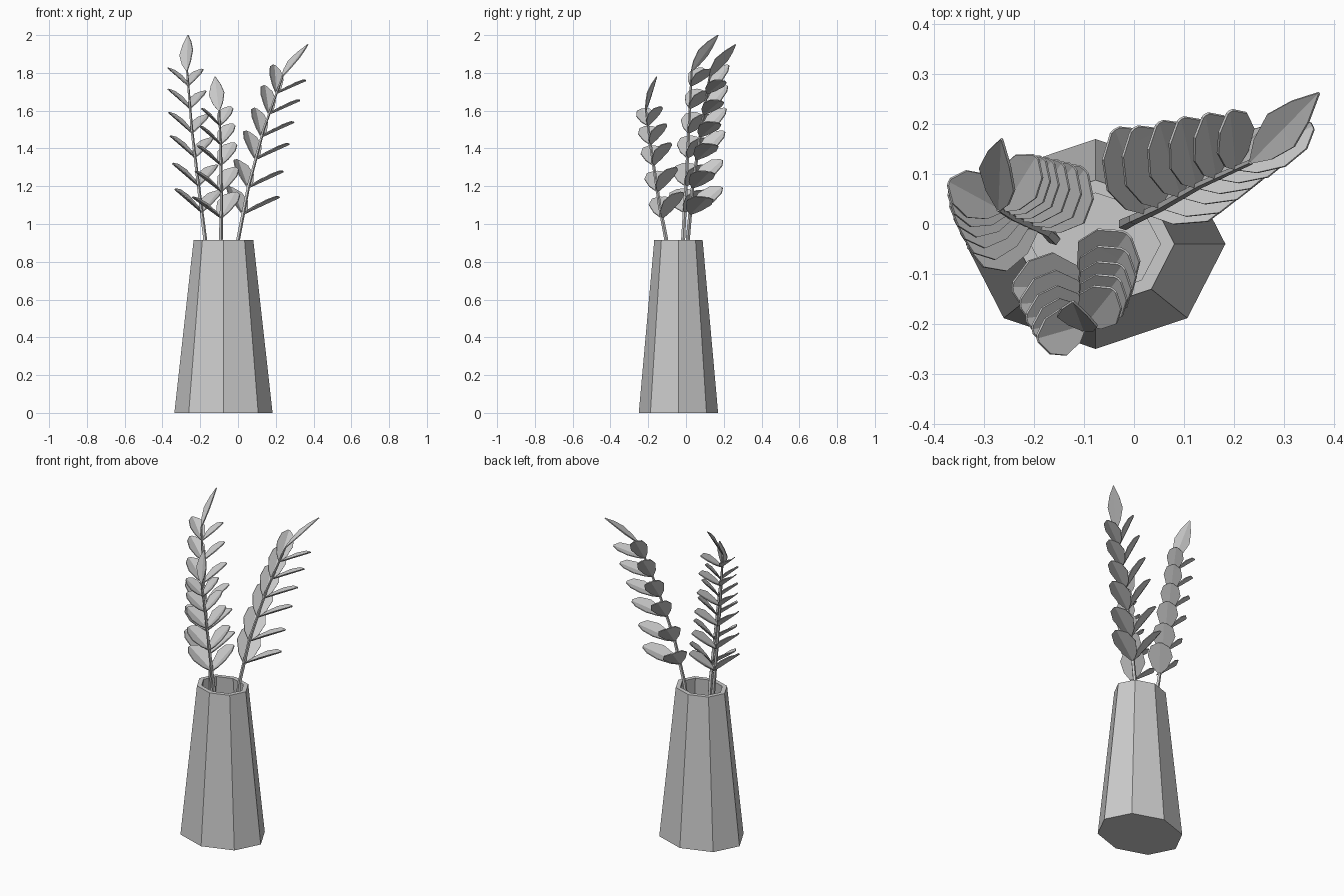
import bpy, bmesh, math
from mathutils import Vector

cube = bpy.data.objects.get("Cube")
if cube:
    bpy.data.objects.remove(cube, do_unlink=True)

# One matte grey for everything
grey = bpy.data.materials.new("plain grey")
grey.use_nodes = True
COLOUR = (0.6, 0.6, 0.6, 1)
grey.diffuse_color = COLOUR
grey.node_tree.nodes["Principled BSDF"].inputs["Base Color"].default_value = COLOUR


def make_object(name, bm):
    bmesh.ops.recalc_face_normals(bm, faces=bm.faces[:])
    mesh = bpy.data.meshes.new(name)
    bm.to_mesh(mesh)
    bm.free()
    mesh.materials.append(grey)
    obj = bpy.data.objects.new(name, mesh)
    bpy.context.scene.collection.objects.link(obj)
    return obj


def skin_rings(bm, rings):
    """Bridge successive vertex rings and cap both ends."""
    n = len(rings[0])
    for a, b in zip(rings, rings[1:]):
        for i in range(n):
            j = (i + 1) % n
            bm.faces.new((a[i], a[j], b[j], b[i]))
    bm.faces.new(rings[0][::-1])
    bm.faces.new(rings[-1])


# Vase: squashed octagon, outer wall, rim, inner wall and floor
def build_vase():
    bm = bmesh.new()
    rings = []
    for rx, ry, z in ((0.26, 0.21, 0), (0.158, 0.128, 0.915),
                      (0.13, 0.102, 0.915), (0.225, 0.18, 0.04)):
        rings.append([bm.verts.new((-0.077 + rx * math.cos(k * math.pi / 4),
                                    -0.04 + ry * math.sin(k * math.pi / 4), z))
                      for k in range(8)])
    skin_rings(bm, rings)
    make_object("vase", bm)


# Position on a stem path at a given height
def at_height(path, z):
    for a, b in zip(path, path[1:]):
        if z <= b.z:
            break
    return a.lerp(b, (z - a.z) / (b.z - a.z))


# Tapered five-sided stem
def build_stem(name, path):
    bm = bmesh.new()
    rings = []
    for i, p in enumerate(path):
        r = 0.013 - 0.007 * i / (len(path) - 1)
        rings.append([bm.verts.new(p + Vector((r * math.cos(k * math.tau / 5),
                                               r * math.sin(k * math.tau / 5), 0)))
                      for k in range(5)])
    skin_rings(bm, rings)
    make_object(name, bm)


# Half outlines: distance along the midrib, half width
ROUND = ((0, 0.03), (0.22, 0.32), (0.55, 0.5), (0.85, 0.38), (1, 0.08))
POINTED = ((0, 0.05), (0.2, 0.32), (0.48, 0.5), (0.75, 0.32), (1, 0.02))


# Thin leaf folded along its midrib
def build_leaf(name, base, direction, normal, length, width, outline=ROUND):
    d = direction.normalized()
    n = Vector(normal)
    n = (n - d * n.dot(d)).normalized()
    side = d.cross(n)
    bm = bmesh.new()
    rows = []
    for t, w in outline:
        mid = base + d * length * t
        edge = side * w * width
        lift = n * w * width * 0.25
        rows.append([bm.verts.new(p) for p in (mid - edge + lift, mid, mid + edge + lift)])
    for a, b in zip(rows, rows[1:]):
        for i in range(2):
            bm.faces.new((a[i], a[i + 1], b[i + 1], b[i]))
    leaf = make_object(name, bm)
    solid = leaf.modifiers.new("thickness", "SOLIDIFY")
    solid.thickness = 0.005
    solid.offset = 0


# Branch: stem, opposite leaf pairs that shrink and turn upward, and an end leaf.
# Each side is (lowest direction, highest direction, upper face normal).
def build_branch(name, path, heights, sides, lengths, end):
    path = [Vector(p) for p in path]
    build_stem(name + "_stem", path)
    for i, z in enumerate(heights):
        f = i / (len(heights) - 1)
        length = lengths[0] + (lengths[1] - lengths[0]) * f
        for tag, (low, high, normal) in sides.items():
            build_leaf(f"{name}_{tag}_leaf_{i + 1}", at_height(path, z),
                       Vector(low).lerp(Vector(high), f), normal,
                       length, 0.14 - 0.045 * f)
    tip, normal, width = end
    span = Vector(tip) - path[-1]
    build_leaf(name + "_end_leaf", path[-1], span, normal, span.length, width, POINTED)


build_vase()

build_branch("tall_branch",
             [(-0.16, -0.03, 0.5), (-0.175, -0.015, 0.92), (-0.21, 0, 1.2),
              (-0.245, 0.015, 1.5), (-0.27, 0.03, 1.81)],
             (1.06, 1.2, 1.35, 1.48, 1.61, 1.73),
             {"left": ((0.5, 0.62, 0.62), (0.45, 0.72, 0.58), (-0.5, -0.35, 0.8)),
              "right": ((-0.72, -0.15, 0.62), (-0.7, 0.38, 0.62), (0.5, -0.12, 0.8))},
             (0.19, 0.155),
             ((-0.265, 0.17, 2.0), (-0.6, -0.6, 0.45), 0.09))

build_branch("front_branch",
             [(-0.09, -0.08, 0.5), (-0.092, -0.105, 0.92), (-0.088, -0.14, 1.1),
              (-0.092, -0.185, 1.4), (-0.1, -0.212, 1.6)],
             (1.03, 1.17, 1.31, 1.42, 1.52),
             {"left": ((0.4, 0.56, 0.72), (0.4, 0.5, 0.72), (-0.45, -0.55, 0.7)),
              "right": ((-0.8, 0, 0.58), (-0.7, -0.2, 0.65), (0.57, -0.05, 0.82))},
             (0.19, 0.135),
             ((-0.122, -0.155, 1.78), (-0.3, -0.85, 0.4), 0.085))

build_branch("leaning_branch",
             [(-0.02, 0, 0.5), (0, 0.01, 0.92), (0.055, 0.035, 1.2),
              (0.135, 0.08, 1.5), (0.235, 0.125, 1.78)],
             (1.05, 1.19, 1.34, 1.46, 1.58, 1.69),
             {"left": ((-0.28, 0.72, 0.62), (-0.06, 0.58, 0.76), (0.62, -0.52, 0.55)),
              "right": ((0.84, 0.38, 0.39), (0.82, 0.45, 0.36), (-0.44, 0, 0.89))},
             (0.23, 0.19),
             ((0.37, 0.262, 1.95), (-0.6, -0.4, 0.65), 0.085))
